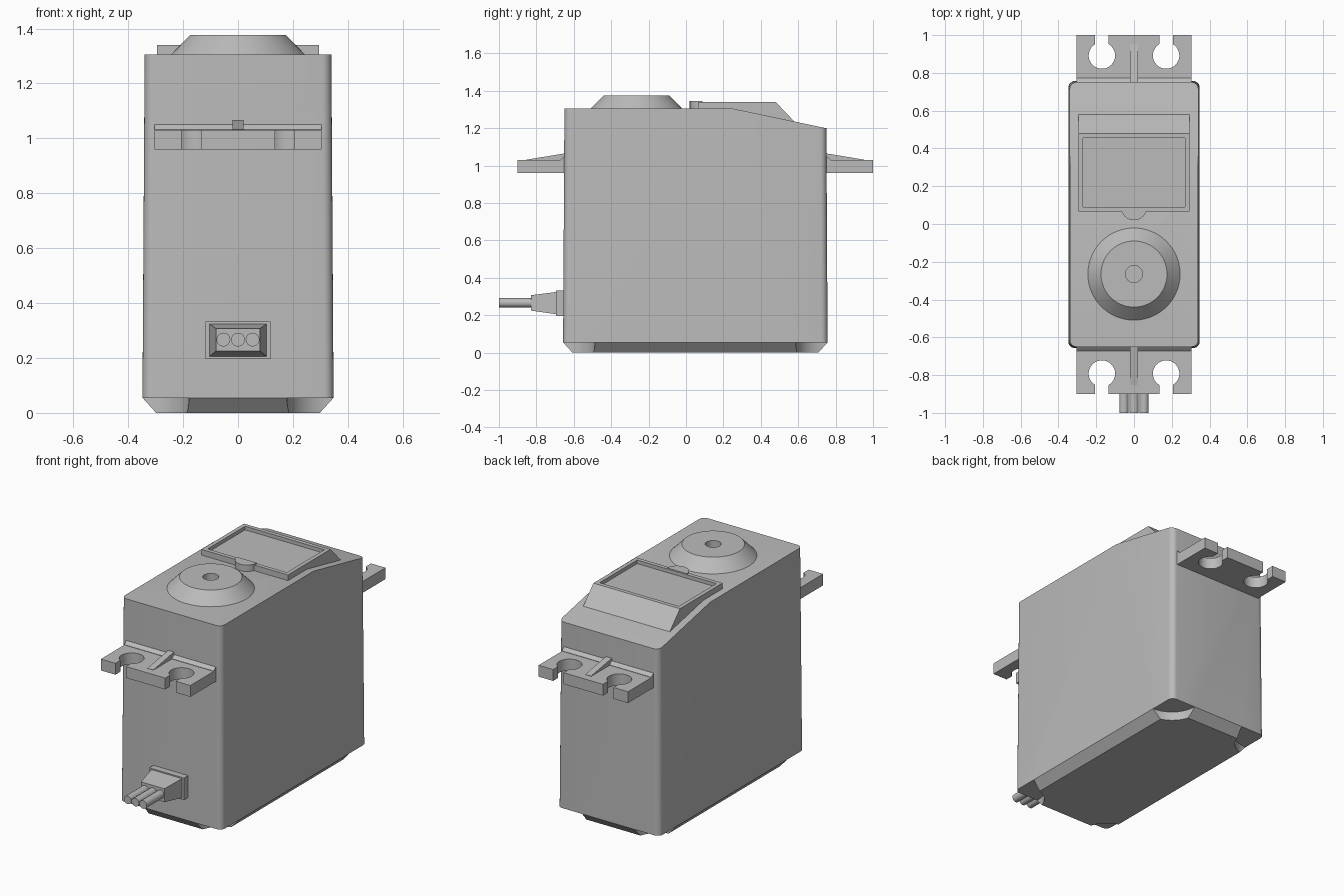
import bpy, bmesh
from math import sin, cos, pi, asin
from mathutils import Vector, Matrix

if "Cube" in bpy.data.objects:
    bpy.data.objects.remove(bpy.data.objects["Cube"])

grey = bpy.data.materials.new("plastic_grey")
grey.use_nodes = True
COLOUR = (0.5, 0.5, 0.5, 1)
grey.diffuse_color = COLOUR
grey.node_tree.nodes["Principled BSDF"].inputs["Base Color"].default_value = COLOUR


def finish(name, bm):
    bmesh.ops.recalc_face_normals(bm, faces=bm.faces)
    mesh = bpy.data.meshes.new(name)
    bm.to_mesh(mesh)
    bm.free()
    mesh.materials.append(grey)
    ob = bpy.data.objects.new(name, mesh)
    bpy.context.collection.objects.link(ob)
    return ob


def activate(ob):
    bpy.ops.object.select_all(action='DESELECT')
    ob.select_set(True)
    bpy.context.view_layer.objects.active = ob


def smooth(ob):
    activate(ob)
    bpy.ops.object.shade_smooth_by_angle(angle=0.5)


def loft(name, rings):
    """Skin equal-length rings of points and cap both ends."""
    bm = bmesh.new()
    rows = [[bm.verts.new(p) for p in ring] for ring in rings]
    n = len(rows[0])
    for a, b in zip(rows, rows[1:]):
        for i in range(n):
            j = (i + 1) % n
            bm.faces.new((a[i], a[j], b[j], b[i]))
    bm.faces.new(rows[0][::-1])
    bm.faces.new(rows[-1])
    return finish(name, bm)


def prism(name, points, direction):
    d = Vector(direction)
    return loft(name, [points, [Vector(p) + d for p in points]])


def cone(name, r1, r2, depth, centre, rot=Matrix(), segments=64):
    bm = bmesh.new()
    bmesh.ops.create_cone(bm, cap_ends=True, segments=segments, radius1=r1, radius2=r2,
                          depth=depth, matrix=Matrix.Translation(centre) @ rot)
    return finish(name, bm)


def rect_xy(x, y0, y1, z):
    return [(-x, y0, z), (x, y0, z), (x, y1, z), (-x, y1, z)]


def rect_xz(x, z0, z1, y):
    return [(-x, y, z0), (x, y, z0), (x, y, z1), (-x, y, z1)]


def cut(ob, cutter):
    cutter.hide_render = True
    mod = ob.modifiers.new("cut", 'BOOLEAN')
    mod.operation = 'DIFFERENCE'
    mod.solver = 'EXACT'
    mod.object = cutter
    activate(ob)
    bpy.ops.object.modifier_apply(modifier=mod.name)
    bpy.data.objects.remove(cutter)


def rounded(x, y0, y1, z, r, steps=6):
    pts = []
    corners = [(x - r, y1 - r), (r - x, y1 - r), (r - x, y0 + r), (x - r, y0 + r)]
    for k, (cx, cy) in enumerate(corners):
        for i in range(steps + 1):
            a = (k + i / steps) * pi / 2
            pts.append((cx + r * cos(a), cy + r * sin(a), z))
    return pts


# Drafted case with chamfered underside
case = loft("case", [rounded(0.298, -0.607, 0.707, 0, 0.01),
                     rounded(0.348, -0.657, 0.757, 0.055, 0.035),
                     rounded(0.34, -0.65, 0.75, 1.305, 0.035)])
# Sloping back of the top
cut(case, prism("slope_cutter", [(-1, 0.25, 1.305), (-1, 1.25, 1.095), (-1, 1.25, 1.6),
                                 (-1, 0.25, 1.6)], (2, 0, 0)))
# Screw recesses in the four bottom corners
for x in (-0.348, 0.348):
    for y in (-0.657, 0.757):
        cut(case, cone("corner_cutter", 0.17, 0.17, 0.2, (x, y, -0.045)))
# Bore reaching down through the output boss
BOSS_Y = -0.265
cut(case, cone("bore_cutter", 0.045, 0.045, 0.2, (0, BOSS_Y, 1.36), segments=32))
smooth(case)

# Output boss
boss = cone("output_boss", 0.245, 0.175, 0.072, (0, BOSS_Y, 1.34))
cut(boss, cone("bore_cutter", 0.045, 0.045, 0.4, (0, BOSS_Y, 1.36), segments=32))
smooth(boss)

# Raised top panel with shallow recess
panel = prism("top_panel", [(-0.295, 0.065, 1.29), (-0.295, 0.065, 1.34), (-0.295, 0.48, 1.34),
                            (-0.295, 0.58, 1.235), (-0.295, 0.3, 1.25)], (0.59, 0, 0))
cut(panel, prism("recess_cutter", rect_xy(0.27, 0.09, 0.455, 1.318), (0, 0, 0.1)))
# Half-round tab on the panel edge
tab = prism("panel_tab", [(0.068 * cos(pi + pi * i / 24), 0.088 + 0.068 * sin(pi + pi * i / 24), 1.3)
                          for i in range(25)], (0, 0, 0.045))
smooth(tab)


# Mounting flanges with keyhole slots, a corner fillet and a rib
def half_outline():
    hole_x, hole_d, r, slot, end = 0.17, 0.14, 0.07, 0.036, 0.248
    a0 = asin(slot / r)
    pts = [(0.305, -0.03), (0.305, end), (hole_x + slot, end)]
    for i in range(33):
        a = a0 + (2 * pi - 2 * a0) * i / 32
        pts.append((hole_x + r * sin(a), hole_d + r * cos(a)))
    return pts + [(hole_x - slot, end)]


half = half_outline()
outline = half + [(-x, d) for x, d in reversed(half)]
for name, wall, side in (("front", -0.652, -1), ("back", 0.752, 1)):
    smooth(prism(name + "_flange", [(x, wall + side * d, 0.96) for x, d in outline], (0, 0, 0.07)))
    for part, w, reach, top in (("fillet", 0.305, 0.02, 1.05), ("rib", 0.02, 0.2, 1.065)):
        prism(f"{name}_flange_{part}",
              [(-w, wall - side * 0.02, 1.02), (-w, wall + side * reach, 1.02),
               (-w, wall + side * reach, 1.032), (-w, wall, top),
               (-w, wall - side * 0.02, top)], (2 * w, 0, 0))

# Cable exit: plate, tapered strain relief and three wires
prism("cable_plate", rect_xz(0.118, 0.196, 0.332, -0.64), (0, -0.055, 0))
loft("strain_relief", [rect_xz(0.105, 0.205, 0.325, -0.69), rect_xz(0.08, 0.225, 0.307, -0.83)])
for i in (-1, 0, 1):
    smooth(cone("wire", 0.025, 0.025, 0.18, (0.053 * i, -0.91, 0.267),
                Matrix.Rotation(pi / 2, 4, 'X'), 24))
